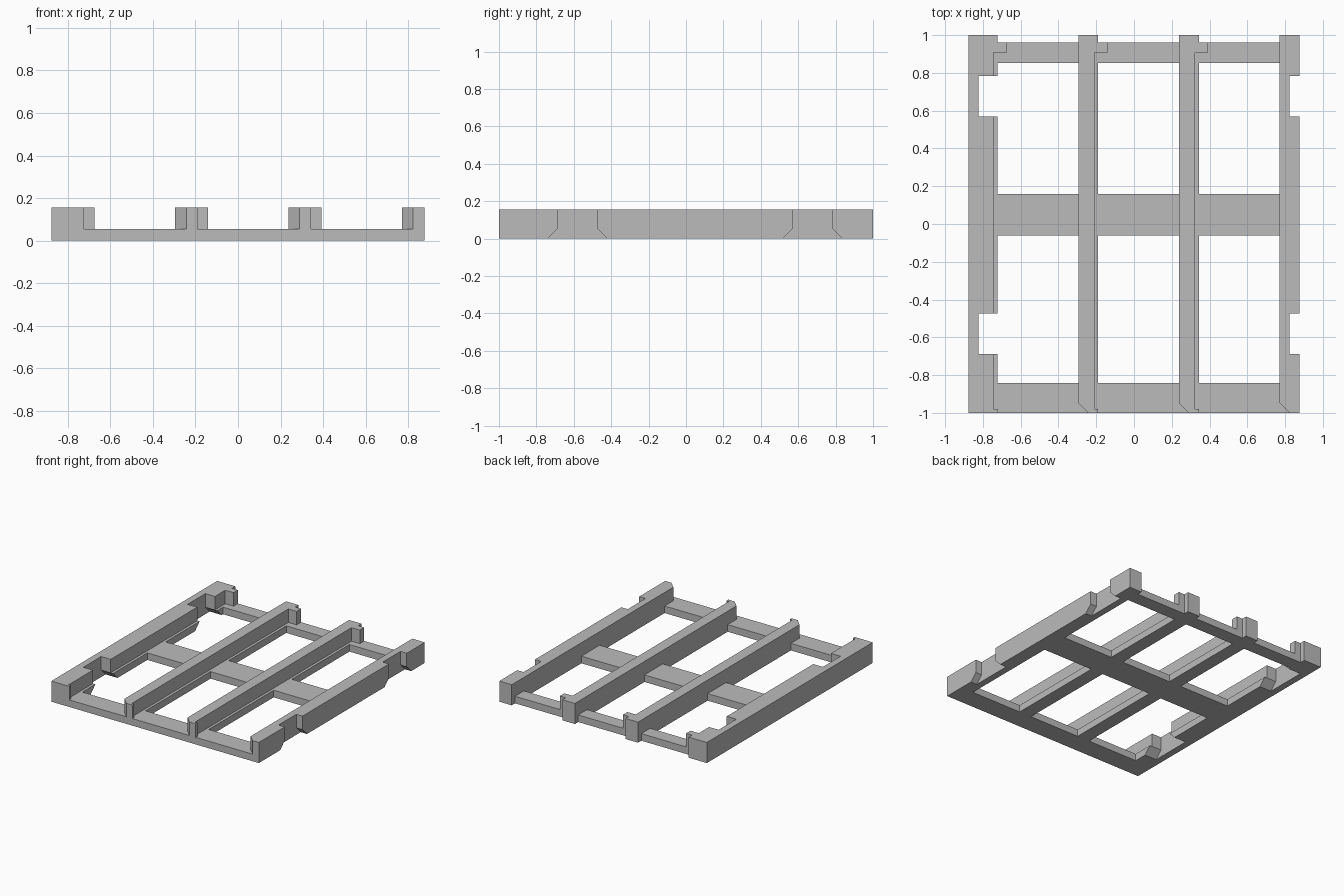
import bpy, bmesh
from mathutils import Vector

if "Cube" in bpy.data.objects:
    bpy.data.objects.remove(bpy.data.objects["Cube"], do_unlink=True)

grey = bpy.data.materials.new("plain_grey")
grey.use_nodes = True
grey.diffuse_color = (0.5, 0.5, 0.5, 1)
grey.node_tree.nodes["Principled BSDF"].inputs["Base Color"].default_value = (0.5, 0.5, 0.5, 1)

HALF, PITCH, BAR = 0.876, 0.533, 0.105   # half width, bar spacing, bar width
BASE, TOP = 0.054, 0.157                 # base height, wall height
LEDGE, HOOK, CUT = 0.02, 0.05, 0.052     # step, hook and chamfer sizes


def prism(name, points, direction):
    """Extrude a closed outline of 3D points along a direction."""
    bm = bmesh.new()
    face = bm.faces.new([bm.verts.new(p) for p in points])
    new = bmesh.ops.extrude_face_region(bm, geom=[face])["geom"]
    bmesh.ops.translate(bm, vec=Vector(direction),
                        verts=[v for v in new if isinstance(v, bmesh.types.BMVert)])
    bmesh.ops.recalc_face_normals(bm, faces=bm.faces)
    mesh = bpy.data.meshes.new(name)
    bm.to_mesh(mesh)
    bm.free()
    mesh.materials.append(grey)
    obj = bpy.data.objects.new(name, mesh)
    bpy.context.collection.objects.link(obj)
    return obj


def plan(name, outline, z0, z1):
    return prism(name, [(x, y, z0) for x, y in outline], (0, 0, z1 - z0))


def slab(name, x0, x1, y0, y1, z0, z1):
    return plan(name, [(x0, y0), (x1, y0), (x1, y1), (x0, y1)], z0, z1)


def cut_notches(obj, x0, x1):
    """Two slots that flare out towards the ground."""
    for y0, y1 in ((-0.687, -0.473), (0.57, 0.783)):
        low = BASE + 0.02
        profile = [(y0, TOP + 0.05), (y0, BASE), (y0 - low, BASE - low),
                   (y1 + low, BASE - low), (y1, BASE), (y1, TOP + 0.05)]
        cutter = prism("notch_cutter", [(x0, y, z) for y, z in profile], (x1 - x0, 0, 0))
        cutter.hide_render = True
        mod = obj.modifiers.new("notch", 'BOOLEAN')
        mod.operation, mod.solver, mod.object = 'DIFFERENCE', 'EXACT', cutter
        bpy.context.view_layer.objects.active = obj
        bpy.ops.object.modifier_apply(modifier=mod.name)
        bpy.data.objects.remove(cutter, do_unlink=True)


# Lengthwise bars: a base strip with a wall standing on it
names = ["right_side", "right_middle", "left_middle", "left_side"]
spans = []
for i, name in enumerate(names):
    right = HALF - PITCH * (3 - i)
    left = -HALF if i == 0 else right - BAR
    spans.append((left, right))
    strip = slab(name + "_base", left, right, -1, 1, 0, BASE)

    # Front end: square on the first bar, chamfered on the others
    if i == 0:
        outline = [(left, -1)]
    else:
        outline = [(left, -1 + CUT), (left + CUT, -1)]
    # Inner side: front lip, narrow ledge and rear hook, absent on the last bar
    if i < 3:
        step = right - LEDGE
        outline += [(right, -1), (right, -0.98), (step, -0.98), (step, 0.907),
                    (right + HOOK, 0.907), (right + HOOK, 0.96), (right, 0.96)]
    else:
        outline += [(right, -1)]
    outline += [(right, 1), (left, 1)]
    wall = plan(name + "_wall", outline, BASE, TOP)

    # Outer bars carry the flared notches
    if i in (0, 3):
        inner = left + CUT
        for part in (strip, wall):
            cut_notches(part, inner, right + 0.03)

# Low cross rails filling the gaps between bars
rails = {"front_rail": (-1, -0.843), "centre_rail": (-0.06, 0.16), "back_rail": (0.853, 0.96)}
for rail, (y0, y1) in rails.items():
    for k in range(3):
        slab(f"{rail}_{k + 1}", spans[k][1], spans[k + 1][0], y0, y1, 0, BASE)
